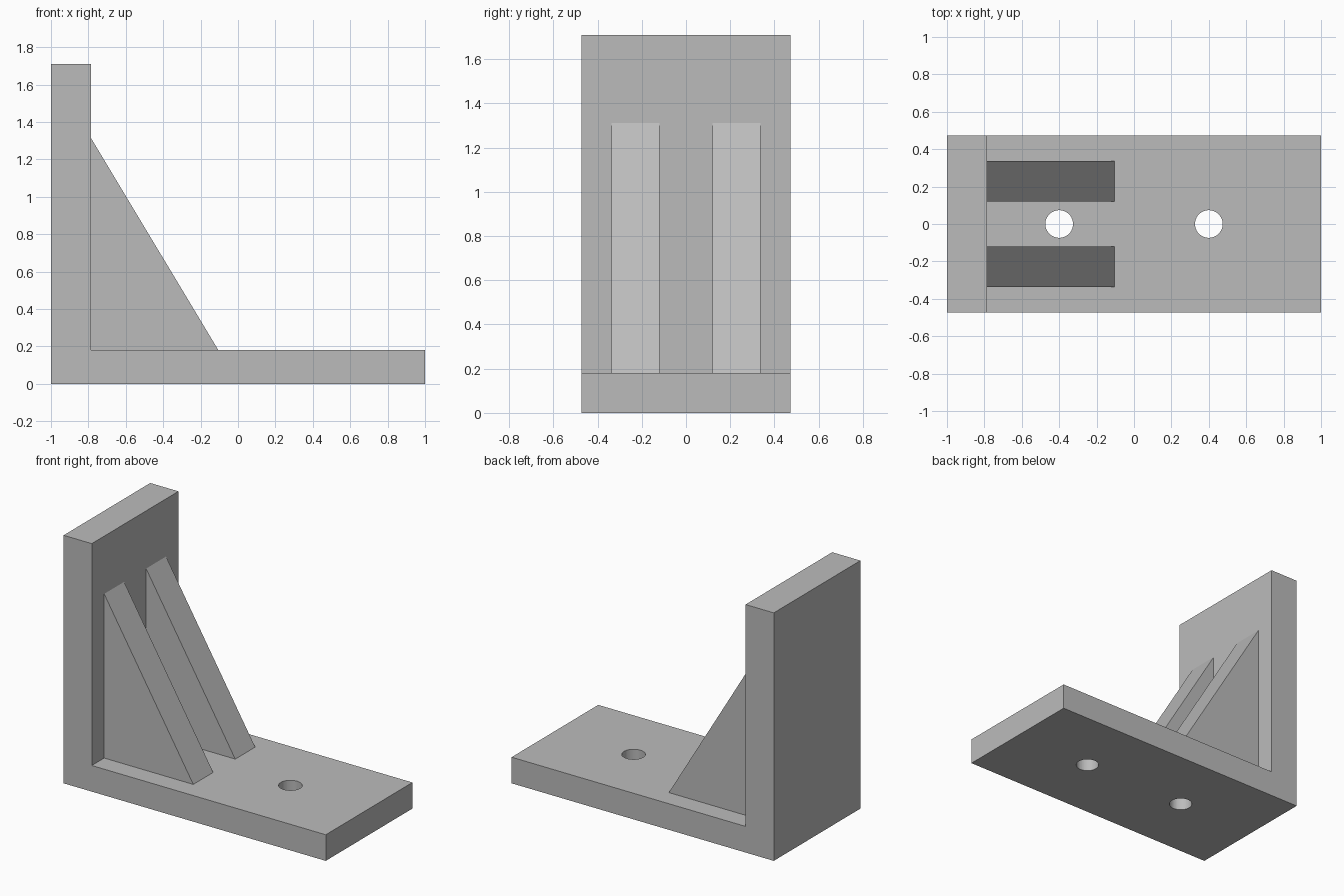
import bpy
import bmesh

HALF_WIDTH = 0.472
WALL_X = -0.785
BASE_Z = 0.18

cube = bpy.data.objects.get("Cube")
if cube:
    bpy.data.objects.remove(cube, do_unlink=True)

grey = bpy.data.materials.new("plain grey")
grey.use_nodes = True
colour = (0.5, 0.5, 0.5, 1)
grey.diffuse_color = colour
grey.node_tree.nodes["Principled BSDF"].inputs["Base Color"].default_value = colour


def extrude_profile(name, profile, y_min, y_max):
    """Extrude an (x, z) outline along y."""
    bm = bmesh.new()
    face = bm.faces.new([bm.verts.new((x, y_min, z)) for x, z in profile])
    result = bmesh.ops.extrude_face_region(bm, geom=[face])
    verts = [v for v in result["geom"] if isinstance(v, bmesh.types.BMVert)]
    bmesh.ops.translate(bm, verts=verts, vec=(0, y_max - y_min, 0))
    bmesh.ops.recalc_face_normals(bm, faces=bm.faces)
    mesh = bpy.data.meshes.new(name)
    bm.to_mesh(mesh)
    bm.free()
    mesh.materials.append(grey)
    obj = bpy.data.objects.new(name, mesh)
    bpy.context.collection.objects.link(obj)
    return obj


# L-shaped body: base plate and upright wall
bracket = extrude_profile(
    "bracket_body",
    [(-1, 0), (1, 0), (1, BASE_Z), (WALL_X, BASE_Z), (WALL_X, 1.71), (-1, 1.71)],
    -HALF_WIDTH, HALF_WIDTH)

# Bolt holes through the base plate
for side, x in (("inner", -0.4), ("outer", 0.4)):
    bpy.ops.mesh.primitive_cylinder_add(
        vertices=48, radius=0.074, depth=1, location=(x, 0, 0))
    cutter = bpy.context.object
    cutter.name = side + "_hole_cutter"
    cutter.data.materials.append(grey)
    cutter.hide_render = True
    cutter.hide_viewport = True
    cutter.display_type = 'WIRE'
    cut = bracket.modifiers.new(side + "_hole", 'BOOLEAN')
    cut.operation = 'DIFFERENCE'
    cut.solver = 'EXACT'
    cut.object = cutter

# Smooth hole walls, keeping the edges sharp
bpy.ops.object.select_all(action='DESELECT')
bracket.select_set(True)
bpy.context.view_layer.objects.active = bracket
bpy.ops.object.shade_smooth_by_angle()

# Pair of triangular stiffening ribs
triangle = [(WALL_X, BASE_Z), (-0.105, BASE_Z), (WALL_X, 1.312)]
extrude_profile("front_rib", triangle, -0.337, -0.12)
extrude_profile("back_rib", triangle, 0.12, 0.337)
